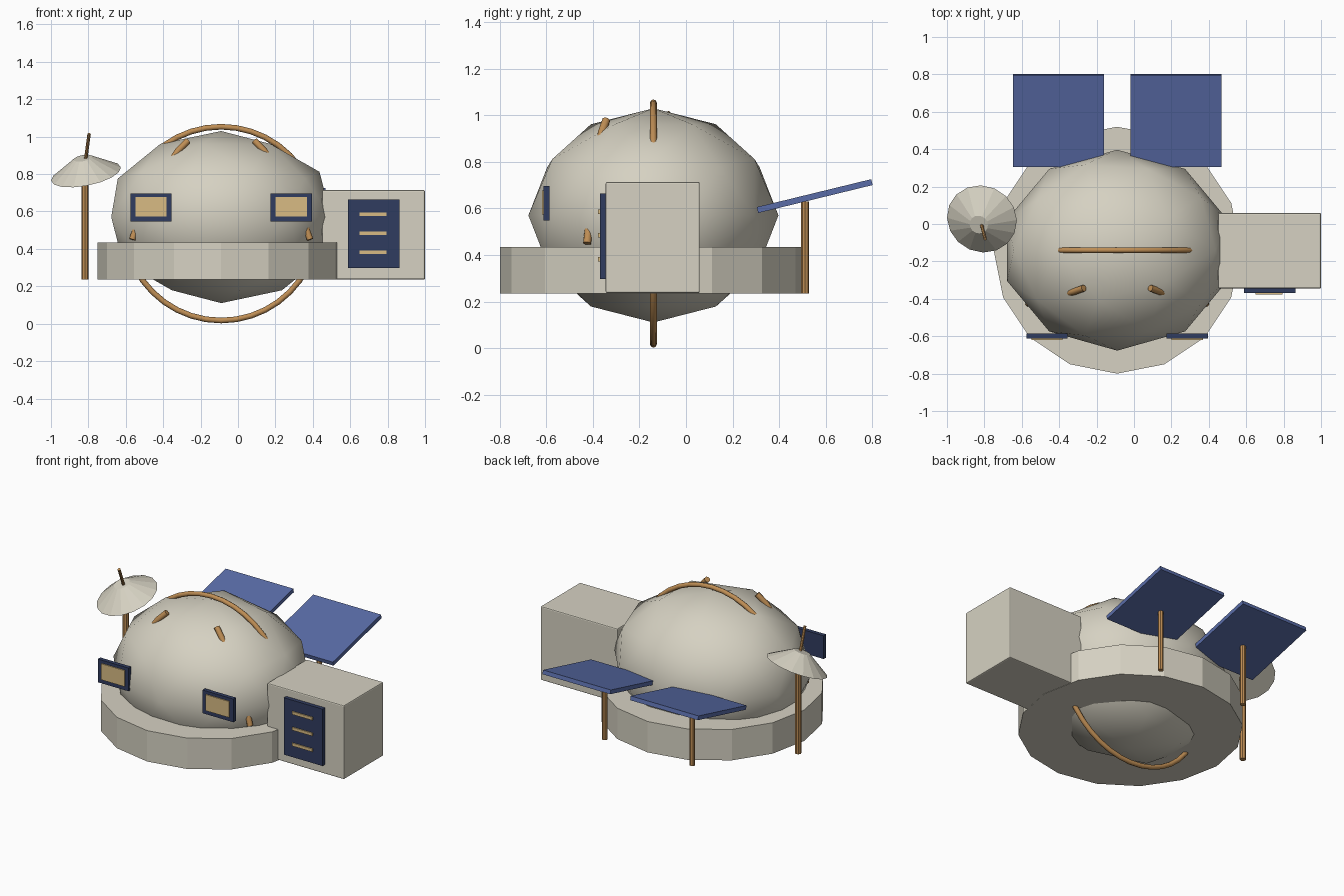
import bpy, bmesh, math
from mathutils import Vector, Matrix

if "Cube" in bpy.data.objects:
    bpy.data.objects.remove(bpy.data.objects["Cube"], do_unlink=True)


def material(name, rgb):
    m = bpy.data.materials.new(name)
    m.use_nodes = True
    m.diffuse_color = (*rgb, 1)
    m.node_tree.nodes["Principled BSDF"].inputs["Base Color"].default_value = (*rgb, 1)
    return m


cream = material("cream hull", (0.67, 0.64, 0.54))
blue = material("solar blue", (0.1, 0.15, 0.39))
navy = material("dark navy", (0.03, 0.045, 0.115))
bronze = material("bronze", (0.52, 0.27, 0.09))
tan = material("warm tan", (0.69, 0.5, 0.23))


def finish(name, bm, mat, smooth=False):
    mesh = bpy.data.meshes.new(name)
    bmesh.ops.recalc_face_normals(bm, faces=bm.faces)
    for f in bm.faces:
        f.smooth = smooth
    bm.to_mesh(mesh)
    bm.free()
    mesh.materials.append(mat)
    ob = bpy.data.objects.new(name, mesh)
    bpy.context.scene.collection.objects.link(ob)
    return ob


def box(name, center, size, mat, tilt=0.0):
    bm = bmesh.new()
    xf = Matrix.Translation(center) @ Matrix.Rotation(tilt, 4, 'X') @ Matrix.Diagonal((*size, 1))
    bmesh.ops.create_cube(bm, size=1, matrix=xf)
    return finish(name, bm, mat)


def rod(name, a, b, r1, r2, sides, mat):
    """Cylinder or truncated cone running from point a to point b."""
    a, b = Vector(a), Vector(b)
    turn = Vector((0, 0, 1)).rotation_difference(b - a).to_matrix().to_4x4()
    bm = bmesh.new()
    bmesh.ops.create_cone(bm, cap_ends=True, segments=sides, radius1=r1, radius2=r2,
                          depth=(b - a).length, matrix=Matrix.Translation((a + b) / 2) @ turn)
    return finish(name, bm, mat)


def tube(name, points, radius, mat, cyclic=False):
    curve = bpy.data.curves.new(name, 'CURVE')
    curve.dimensions = '3D'
    curve.bevel_depth = radius
    curve.bevel_resolution = 2
    curve.use_fill_caps = True
    spline = curve.splines.new('POLY')
    spline.points.add(len(points) - 1)
    for p, co in zip(spline.points, points):
        p.co = (*co, 1)
    spline.use_cyclic_u = cyclic
    spline.use_smooth = True
    curve.materials.append(mat)
    ob = bpy.data.objects.new(name, curve)
    bpy.context.scene.collection.objects.link(ob)


CX, CY, CZ = -0.09, -0.14, 0.57

# Faceted, smooth-shaded dome
bm = bmesh.new()
bmesh.ops.create_icosphere(bm, subdivisions=2, radius=1,
                           matrix=Matrix.Translation((CX, CY, CZ))
                           @ Matrix.Rotation(math.pi, 4, 'Z')
                           @ Matrix.Diagonal((0.618, 0.537, 0.46, 1)))
finish("dome", bm, cream, smooth=True)

# Base platform
rod("base_platform", (CX, CY, 0.235), (CX, CY, 0.435), 0.66, 0.66, 16, cream)

# Hoop around the dome
hoop = [(CX + 0.518 * math.sin(t), CY, 0.535 + 0.518 * math.cos(t))
        for t in (2 * math.pi * i / 40 for i in range(40))]
tube("dome_hoop", hoop, 0.015, bronze, cyclic=True)

# Side module with bevelled edges, door panel and slats
module = box("side_module", (0.725, -0.143, 0.475), (0.55, 0.404, 0.478), cream)
bev = module.modifiers.new("edge", 'BEVEL')
bev.width = 0.007
bev.segments = 2
box("door_panel", (0.726, -0.357, 0.481), (0.277, 0.026, 0.368), navy)
for i in range(3):
    box(f"door_slat_{i + 1}", (0.722, -0.37, 0.382 + 0.102 * i), (0.145, 0.014, 0.019), tan)

# Windows and ribs on both sides of the dome
for side, s in (("right", -1), ("left", 1)):
    x = CX + 0.375 * s
    box(f"{side}_window_frame", (x, -0.599, 0.622), (0.221, 0.026, 0.15), navy)
    box(f"{side}_window_pane", (x, -0.612, 0.625), (0.168, 0.014, 0.104), tan)
    rib = [(0.178, -0.203, 0.408), (0.23, -0.222, 0.355), (0.40, -0.26, 0.1), (0.475, -0.285, -0.12)]
    tube(f"{side}_rib", [(CX + s * px, CY + py, CZ + pz) for px, py, pz in rib], 0.018, bronze)

# Solar panels on posts
for side, x in (("right", -0.404), ("left", 0.224)):
    box(f"{side}_solar_panel", (x, 0.553, 0.653), (0.485, 0.506, 0.026), blue, tilt=math.radians(13.7))
    rod(f"{side}_panel_post", (x, 0.512, 0.235), (x, 0.512, 0.63), 0.017, 0.017, 8, bronze)

# Dish on its pole
rod("dish_pole", (-0.817, 0.02, 0.235), (-0.817, 0.02, 0.82), 0.019, 0.019, 8, bronze)
rod("dish", (-0.813, 0.027, 0.80), (-0.83, -0.003, 0.885), 0.19, 0.05, 16, cream)
rod("dish_mast", (-0.817, 0.005, 0.86), (-0.796, -0.08, 1.015), 0.009, 0.009, 8, bronze)
